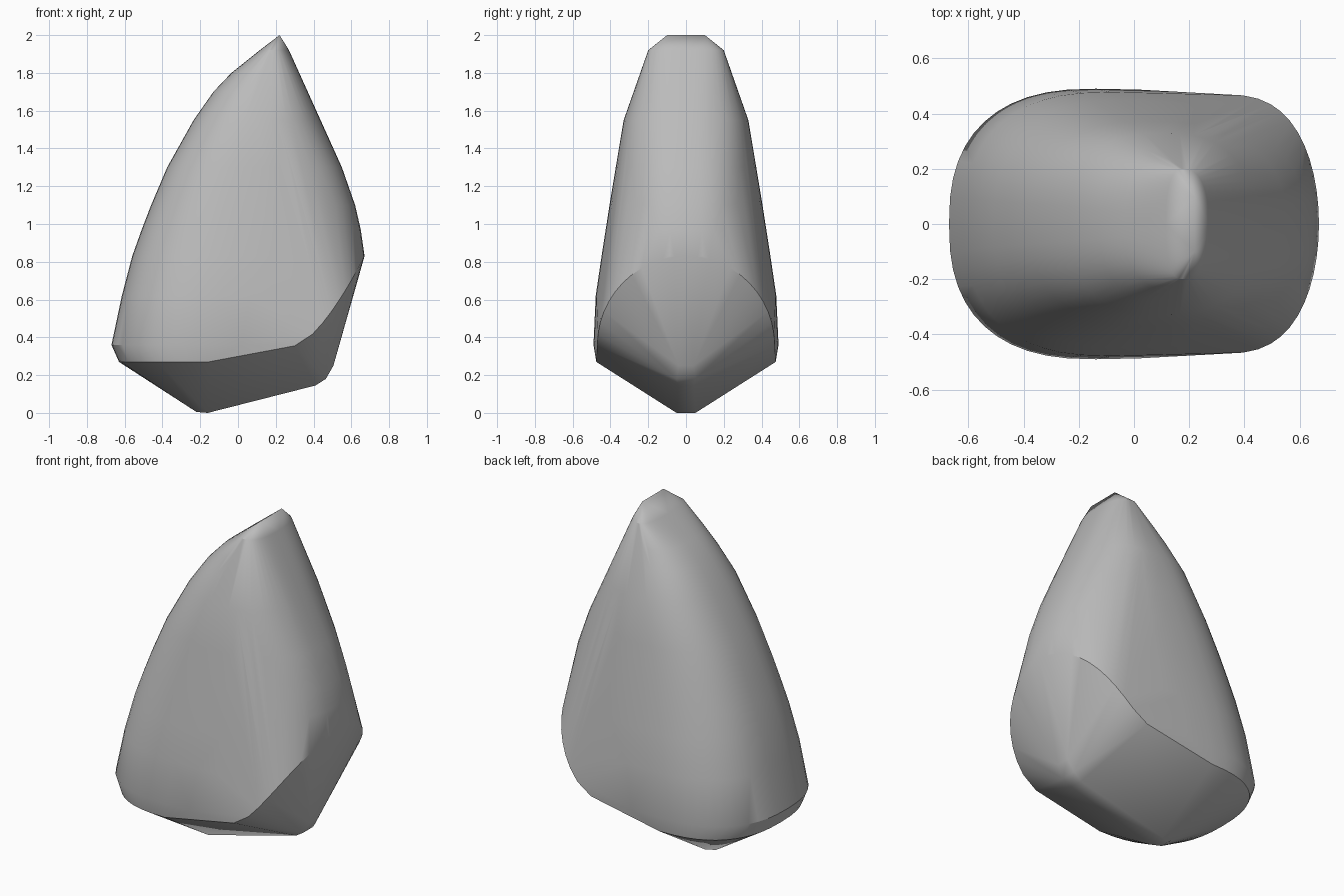
import bpy
import bmesh
from math import cos, sin, pi, copysign

cube = bpy.data.objects.get("Cube")
if cube:
    bpy.data.objects.remove(cube, do_unlink=True)

# Stone colour
mat = bpy.data.materials.new("stone grey")
mat.use_nodes = True
grey = (0.5, 0.5, 0.5, 1)
mat.diffuse_color = grey
mat.node_tree.nodes["Principled BSDF"].inputs["Base Color"].default_value = grey

SEGMENTS = 48


def ring(z, left, right, width, limit=9):
    """Rounded cross-section whose widest line leans with the stone."""
    mid = -0.15 + 0.2 * (z - 0.3)
    points = []
    for i in range(SEGMENTS):
        c, s = cos(2 * pi * i / SEGMENTS), sin(2 * pi * i / SEGMENTS)
        reach = right - mid if c > 0 else mid - left
        power = 2 / 2.5
        x = mid + reach * copysign(abs(c) ** power, c)
        y = width * copysign(abs(s) ** power, s)
        if x <= limit:
            points.append((x, y, z))
    return points


# Cross-sections: height, left end, right end, half width, cut-off x
sections = [
    (0.27, -0.63, 0.67, 0.475, -0.14),
    (0.36, -0.67, 0.67, 0.49, 0.28),
    (0.62, -0.615, 0.67, 0.478, 0.25),
    (0.83, -0.56, 0.67, 0.447),
    (0.97, -0.51, 0.65, 0.425),
    (1.1, -0.46, 0.62, 0.405),
    (1.3, -0.375, 0.55, 0.372),
    (1.55, -0.235, 0.435, 0.33),
    (1.7, -0.13, 0.365, 0.277),
    (1.8, -0.035, 0.32, 0.242),
    (1.92, 0.115, 0.27, 0.2),
]
points = [p for section in sections for p in ring(*section)]

# Curved rim of the sloping facet
for i in range(25):
    a = pi * (i / 24 - 0.5)
    points.append((0.3 + 0.37 * max(cos(a), 0) ** 0.67, 0.47 * sin(a),
                   0.355 + 0.475 * cos(a)))

# Summit ridge, keel and blunt nose below the facet
for side in (-1, 1):
    points += [(0.22, side * 0.1, 2), (-0.22, side * 0.03, 0.005),
               (-0.16, side * 0.05, 0), (0.41, side * 0.04, 0.145),
               (0.465, side * 0.05, 0.18), (0.505, side * 0.04, 0.25)]

# Wrap the points in one faceted skin
bm = bmesh.new()
for p in points:
    bm.verts.new(p)
bmesh.ops.convex_hull(bm, input=bm.verts[:])
bmesh.ops.delete(bm, geom=[v for v in bm.verts if not v.link_faces], context='VERTS')
bmesh.ops.recalc_face_normals(bm, faces=bm.faces[:])
mesh = bpy.data.meshes.new("pointed_stone")
bm.to_mesh(mesh)
bm.free()
mesh.materials.append(mat)
stone = bpy.data.objects.new("pointed_stone", mesh)
bpy.context.collection.objects.link(stone)

bpy.ops.object.select_all(action='DESELECT')
stone.select_set(True)
bpy.context.view_layer.objects.active = stone
bpy.ops.object.shade_smooth_by_angle(angle=pi / 6)
